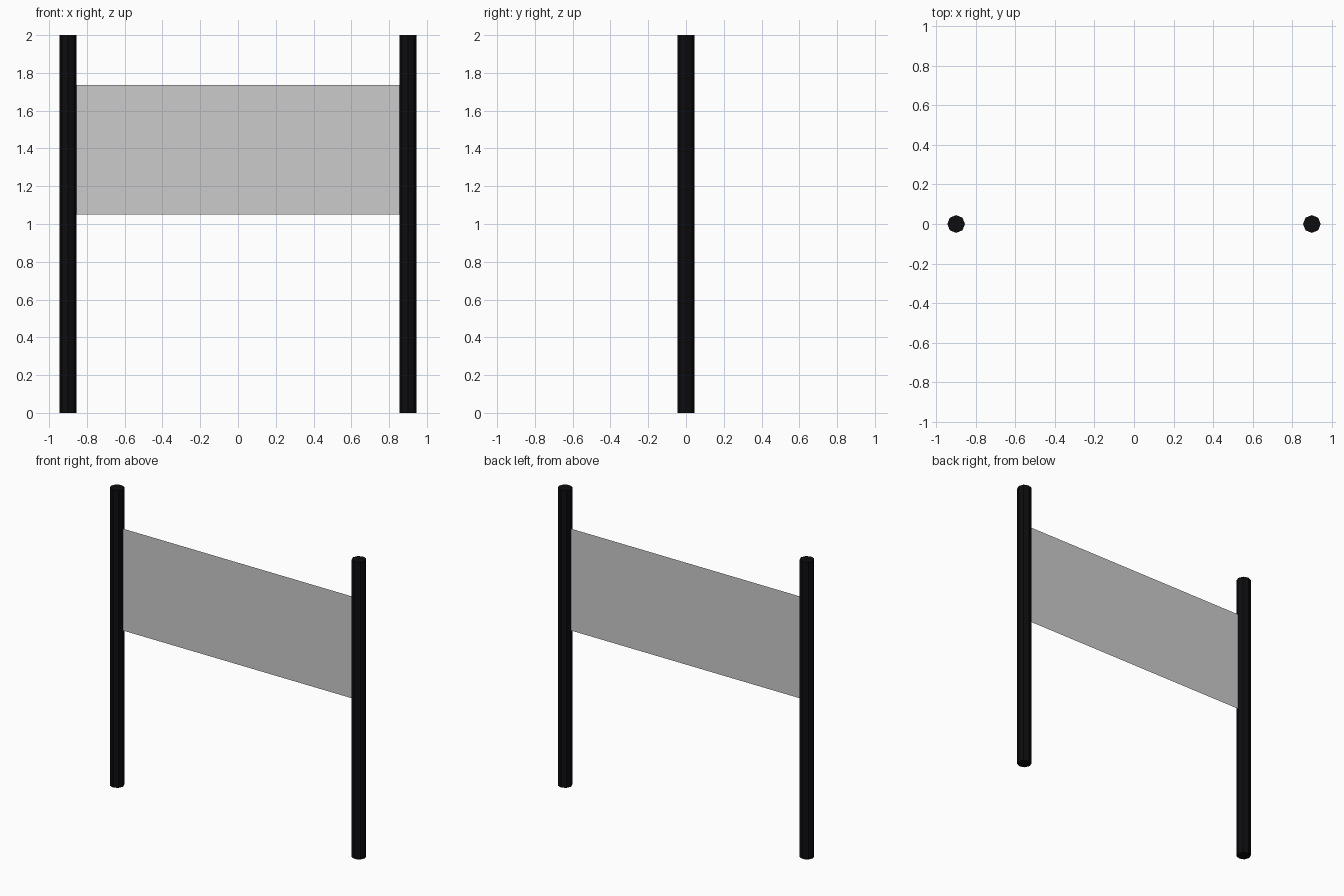
import bpy

if "Cube" in bpy.data.objects:
    bpy.data.objects.remove(bpy.data.objects["Cube"])

POST_X, POST_R, HEIGHT = 0.9, 0.045, 2.0
PANEL_BOTTOM, PANEL_TOP = 1.05, 1.735

black = bpy.data.materials.new("black")
black.diffuse_color = (0.004, 0.004, 0.005, 1)
black.use_nodes = True
black.node_tree.nodes["Principled BSDF"].inputs["Base Color"].default_value = black.diffuse_color


def add_post(name, x):
    bpy.ops.mesh.primitive_cylinder_add(vertices=8, radius=POST_R, depth=HEIGHT,
                                        location=(x, 0, HEIGHT / 2))
    post = bpy.context.object
    post.name = name
    post.data.materials.append(black)


# Octagonal posts
add_post("left_post", -POST_X)
add_post("right_post", POST_X)

# Thin sheet stretched between the inner edges of the posts
half = POST_X - POST_R
mesh = bpy.data.meshes.new("banner_panel")
mesh.from_pydata([(-half, 0, PANEL_BOTTOM), (half, 0, PANEL_BOTTOM),
                  (half, 0, PANEL_TOP), (-half, 0, PANEL_TOP)], [], [(0, 1, 2, 3)])
panel = bpy.data.objects.new("banner_panel", mesh)
bpy.context.collection.objects.link(panel)
